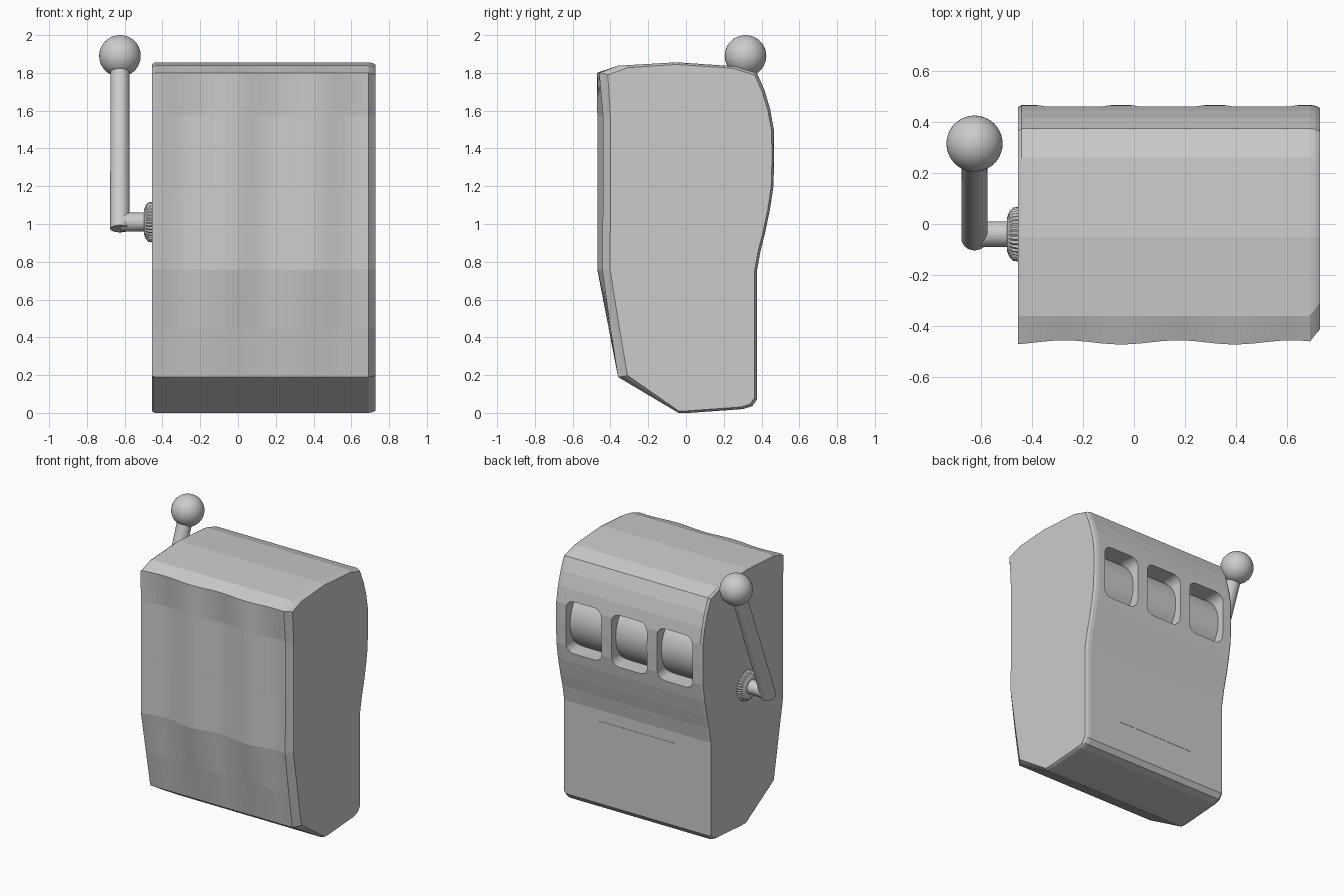
import bpy, bmesh, math
from mathutils import Vector

if "Cube" in bpy.data.objects:
    bpy.data.objects.remove(bpy.data.objects["Cube"])

grey = bpy.data.materials.new("light_grey")
grey.diffuse_color = (0.6, 0.6, 0.6, 1)
grey.use_nodes = True
grey.node_tree.nodes["Principled BSDF"].inputs["Base Color"].default_value = grey.diffuse_color


def make(name, bm, smooth=None):
    bmesh.ops.recalc_face_normals(bm, faces=bm.faces)
    me = bpy.data.meshes.new(name)
    bm.to_mesh(me)
    bm.free()
    me.materials.append(grey)
    ob = bpy.data.objects.new(name, me)
    bpy.context.collection.objects.link(ob)
    bpy.ops.object.select_all(action='DESELECT')
    ob.select_set(True)
    bpy.context.view_layer.objects.active = ob
    if smooth:
        bpy.ops.object.shade_smooth_by_angle(angle=math.radians(smooth))
    return ob


def rod(name, a, b, r1, r2=None, seg=32, smooth=40):
    a, b = Vector(a), Vector(b)
    bm = bmesh.new()
    bmesh.ops.create_cone(bm, cap_ends=True, segments=seg, radius1=r1,
                          radius2=r1 if r2 is None else r2, depth=(b - a).length)
    rot = Vector((0, 0, 1)).rotation_difference(b - a)
    for v in bm.verts:
        v.co = rot @ v.co + (a + b) / 2
    return make(name, bm, smooth)


def loft(bm, rings):
    rows = [[bm.verts.new(p) for p in r] for r in rings]
    n = len(rows[0])
    for a, b in zip(rows, rows[1:]):
        for i in range(n):
            j = (i + 1) % n
            bm.faces.new((a[i], a[j], b[j], b[i]))
    bm.faces.new(rows[0])
    bm.faces.new(rows[-1])


# cabinet: side profile (y, z, wave depth), swept along x with a rippled front
profile = [(-0.36, 0.19, 0), (-0.41, 0.45, 0.012), (-0.47, 0.76, 0.035),
           (-0.47, 1.15, 0.04), (-0.47, 1.57, 0.04), (-0.472, 1.8, 0.016),
           (-0.36, 1.838, 0), (-0.05, 1.856, 0), (0.26, 1.835, 0), (0.375, 1.8, 0),
           (0.415, 1.71, 0), (0.445, 1.61, 0), (0.465, 1.5, 0), (0.467, 1.35, 0),
           (0.463, 1.2, 0), (0.445, 1.08, 0), (0.42, 0.96, 0), (0.395, 0.86, 0),
           (0.375, 0.75, 0), (0.375, 0.07, 0), (0.35, 0.035, 0), (0.3, 0.02, 0),
           (0.02, 0, 0), (-0.04, 0, 0)]


def ring(x, front=0.0, edge=0.0):
    wave = 0.5 - 0.5 * math.cos(2 * math.pi * (x + 0.05) / 0.445)
    out = []
    for y, z, w in profile:
        py = y + w * wave
        if y < -0.3:
            py += front
        elif y > 0:
            py -= edge
        pz = 0.93 + (z - 0.93) * (1 - edge)
        out.append((x, py, pz))
    return out


bm = bmesh.new()
steps = 36
rings = [ring(-0.455, 0, 0.01)]
rings += [ring(-0.44 + (0.69 + 0.44) * i / steps) for i in range(steps + 1)]
rings += [ring(0.712, 0.03, 0.004), ring(0.728, 0.05, 0.012)]
loft(bm, rings)
cabinet = make("cabinet", bm)

# three rounded reel windows cut in the rear face, each with a reel inside
for i in range(3):
    cx = -0.235 + 0.367 * i
    bm = bmesh.new()
    bmesh.ops.create_cube(bm, size=1)
    for v in bm.verts:
        v.co = Vector((cx + v.co.x * 0.285, 0.35 + v.co.y * 0.5, 1.34 + v.co.z * 0.38))
    side = [e for e in bm.edges if abs(e.verts[0].co.y - e.verts[1].co.y) > 0.1]
    bmesh.ops.bevel(bm, geom=side, offset=0.06, segments=6, profile=0.5, affect='EDGES')
    cutter = make("window_cutter", bm)
    cutter.hide_render = True
    bpy.context.view_layer.objects.active = cabinet
    mod = cabinet.modifiers.new("window", 'BOOLEAN')
    mod.operation = 'DIFFERENCE'
    mod.solver = 'EXACT'
    mod.object = cutter
    bpy.ops.object.modifier_apply(modifier=mod.name)
    bpy.data.objects.remove(cutter)
    rod("reel_%d" % (i + 1), (cx - 0.14, 0.18, 1.34), (cx + 0.14, 0.18, 1.34), 0.24, seg=64)

# lower rear panel
bm = bmesh.new()
bmesh.ops.create_cube(bm, size=1)
for v in bm.verts:
    v.co = Vector((0.13 + v.co.x * 0.62, 0.374 + v.co.y * 0.006, 0.48 + v.co.z * 0.38))
make("payout_panel", bm)

# ribbed lever hub
bm = bmesh.new()
teeth = 36
hub = []
for x, r, d in ((-0.45, 0.108, 0.006), (-0.475, 0.104, 0.006), (-0.488, 0.09, 0.005), (-0.498, 0.065, 0)):
    hub.append([])
    for k in range(teeth * 2):
        a = math.pi * k / teeth
        rr = r - d * (k % 2)
        hub[-1].append((x, -0.04 + rr * math.cos(a), 1.01 + rr * math.sin(a)))
loft(bm, hub)
make("lever_hub", bm)

# lever axle, arm and ball
rod("lever_axle", (-0.48, -0.04, 1.01), (-0.625, -0.04, 1.01), 0.05)
rod("lever_arm", (-0.625, -0.055, 0.975), (-0.625, 0.30, 1.87), 0.052, 0.05)
bm = bmesh.new()
bmesh.ops.create_uvsphere(bm, u_segments=40, v_segments=24, radius=0.11)
for v in bm.verts:
    v.co += Vector((-0.625, 0.315, 1.89))
make("lever_ball", bm, 60)
